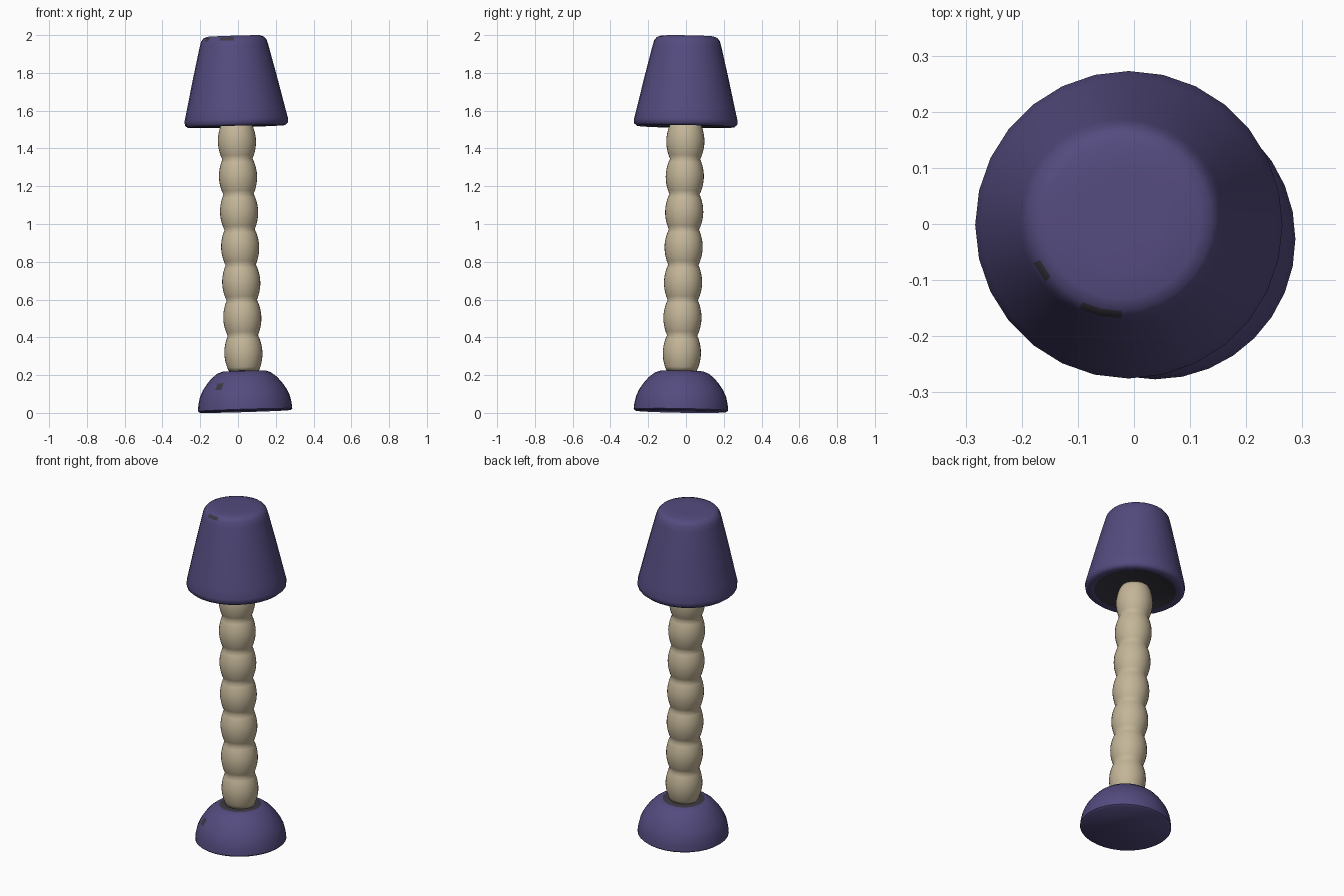
import bpy
import bmesh
from math import sin, cos, pi, radians, atan2, degrees
from mathutils import Matrix, Euler

cube = bpy.data.objects.get("Cube")
if cube:
    bpy.data.objects.remove(cube, do_unlink=True)


def material(name, rgb):
    m = bpy.data.materials.new(name)
    m.use_nodes = True
    m.diffuse_color = (*rgb, 1)
    m.node_tree.nodes["Principled BSDF"].inputs["Base Color"].default_value = (*rgb, 1)
    return m


purple = material("purple", (0.088, 0.07, 0.21))
cream = material("cream", (0.55, 0.465, 0.315))
charcoal = material("charcoal", (0.045, 0.04, 0.055))

# The whole lamp leans slightly to its right and to the back
LEAN = Matrix.Translation((0.038, -0.027, 0.008)) @ Euler(
    (radians(-0.95), radians(-1.75), 0)).to_matrix().to_4x4()


def lathe(name, profile, sides, mats, dark=None, angle=50):
    """Turn a (radius, height) profile, given bottom to top, and cap its ends."""
    bm = bmesh.new()
    rings = [[bm.verts.new((r * cos(2 * pi * i / sides), r * sin(2 * pi * i / sides), z))
              for i in range(sides)] for r, z in profile]
    for low, high in zip(rings, rings[1:]):
        for i in range(sides):
            j = (i + 1) % sides
            bm.faces.new((low[i], low[j], high[j], high[i]))
    bm.faces.new(rings[0][::-1])
    bm.faces.new(rings[-1])
    bmesh.ops.recalc_face_normals(bm, faces=bm.faces)
    # Worn or unpainted faces are picked by position
    if dark:
        for f in bm.faces:
            c = f.calc_center_median()
            turn = degrees(atan2(c.y, c.x)) % 360
            f.material_index = int(dark(turn, c.xy.length, c.z, f.normal.z))
    bm.transform(LEAN)
    mesh = bpy.data.meshes.new(name)
    bm.to_mesh(mesh)
    bm.free()
    for m in mats:
        mesh.materials.append(m)
    ob = bpy.data.objects.new(name, mesh)
    bpy.context.collection.objects.link(ob)
    bpy.ops.object.select_all(action="DESELECT")
    ob.select_set(True)
    bpy.context.view_layer.objects.active = ob
    bpy.ops.object.shade_smooth_by_angle(angle=radians(angle))
    return ob


# Domed foot with a dark collar around the post and one worn spot
foot = [(0.24, 0), (0.25, 0.008), (0.247, 0.04), (0.238, 0.08), (0.222, 0.115),
        (0.198, 0.15), (0.172, 0.18), (0.142, 0.203), (0.115, 0.213), (0.06, 0.215)]
lathe("base", foot, 32, (purple, charcoal),
      lambda a, r, z, n: (n > 0.9 and 0.07 < r < 0.1) or (230 < a < 241 and 0.12 < z < 0.16))

# Post of seven turned beads
BEADS, STEPS, BOTTOM, PITCH = 7, 10, 0.215, 0.187
post = []
for i in range(BEADS * STEPS + 1):
    t = i / STEPS
    post.append((0.08 + 0.021 * abs(sin(pi * t)) ** 0.85, BOTTOM + PITCH * t))
lathe("post", post, 32, (cream,), angle=80)

# Tapered shade with rounded rims, dark shallow underside and a scuffed top edge
shade = [(0.07, 1.525), (0.2, 1.522), (0.225, 1.511), (0.258, 1.509), (0.273, 1.522),
         (0.274, 1.545), (0.261, 1.6), (0.222, 1.77), (0.182, 1.935), (0.174, 1.963),
         (0.161, 1.98), (0.14, 1.988), (0.08, 1.989)]
lathe("shade", shade, 28, (purple, charcoal),
      lambda a, r, z, n: (z < 1.53 and r < 0.225) or (205 < a < 225 and 1.95 < z < 1.98)
      or (245 < a < 275 and 1.97 < z < 1.98))
